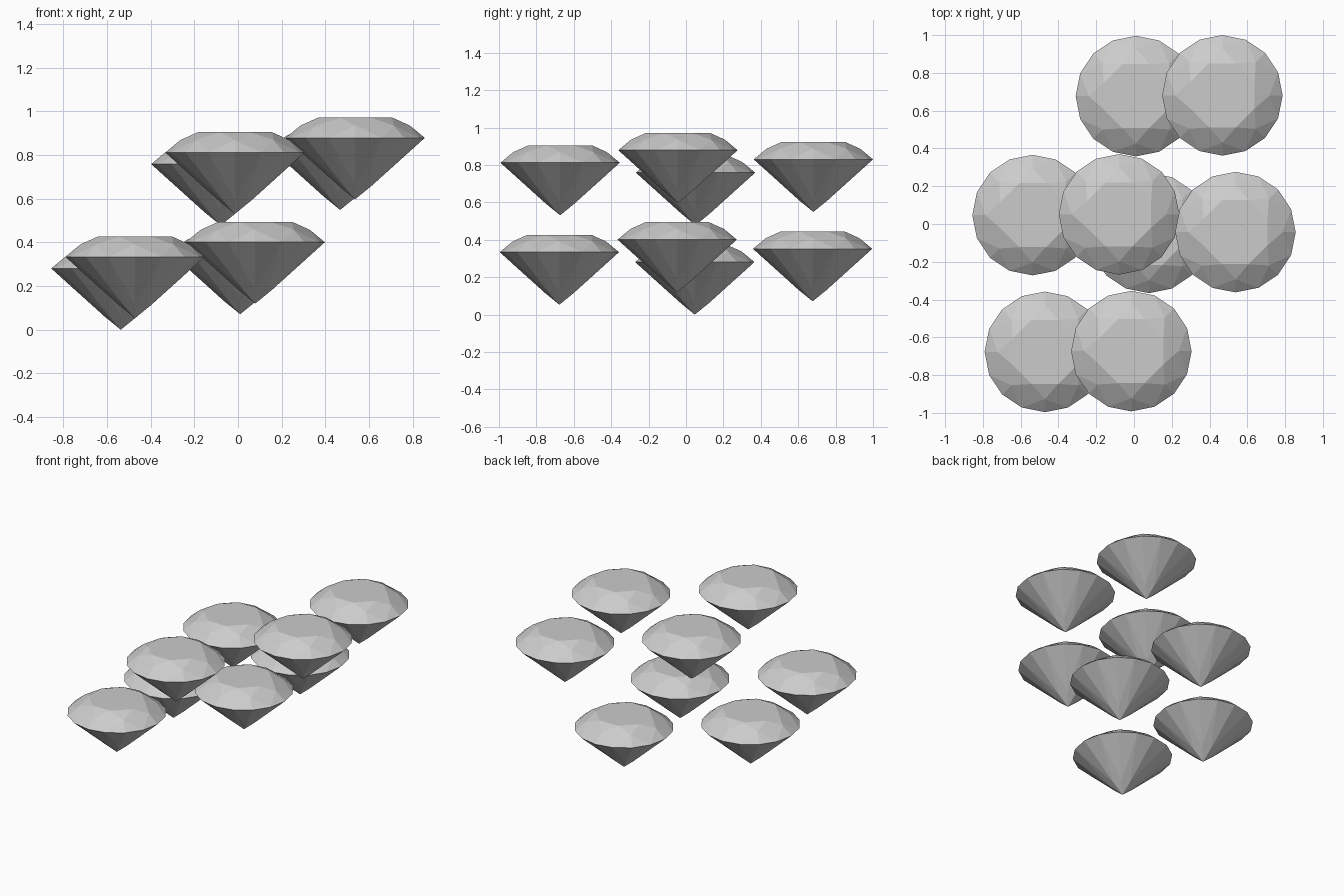
import bpy, bmesh
from math import cos, sin, radians

if "Cube" in bpy.data.objects:
    bpy.data.objects.remove(bpy.data.objects["Cube"])

R = 0.319        # girdle radius
TABLE_R = 0.184  # table corner radius
STAR_R = 0.25    # star facet tip radius
DEPTH = 0.281    # pavilion depth
CROWN = 0.093    # crown height


def ring(bm, n, r, z, start=0.0):
    return [bm.verts.new((r * cos(radians(start + 360 * i / n)),
                          r * sin(radians(start + 360 * i / n)), z)) for i in range(n)]


def brilliant_mesh():
    bm = bmesh.new()
    girdle = ring(bm, 16, R, 0)
    star = ring(bm, 8, STAR_R, 0.057)
    table = ring(bm, 8, TABLE_R, CROWN, 22.5)
    low_r = 0.075
    low = ring(bm, 8, low_r, -DEPTH * (1 - low_r * cos(radians(22.5)) / R))
    culet = bm.verts.new((0, 0, -DEPTH))
    bm.faces.new(table)
    for i in range(8):
        j = (i + 1) % 8
        g0, g1, g2 = girdle[2 * i - 1], girdle[2 * i], girdle[2 * i + 1]
        # crown: star facet, two upper girdle facets, kite
        bm.faces.new((table[i - 1], star[i], table[i]))
        bm.faces.new((star[i], g0, g1))
        bm.faces.new((star[i], g1, g2))
        bm.faces.new((table[i], star[i], g2, star[j]))
        # pavilion: two lower girdle facets, main facet
        bm.faces.new((low[i], g1, g0))
        bm.faces.new((low[i], g2, g1))
        bm.faces.new((culet, low[j], g2, low[i]))
    bmesh.ops.recalc_face_normals(bm, faces=bm.faces)
    mesh = bpy.data.meshes.new("brilliant_gem")
    bm.to_mesh(mesh)
    bm.free()
    return mesh


# lower layer of four gems, repeated as a shifted upper layer
gem = brilliant_mesh()
lower = [(-0.537, 0.047, 0.281), (0.01, 0.677, 0.352),
         (-0.472, -0.677, 0.334), (0.079, -0.047, 0.401)]
for layer in range(2):
    for k, (x, y, z) in enumerate(lower):
        ob = bpy.data.objects.new(f"{('lower', 'upper')[layer]}_gem_{k + 1}", gem)
        ob.location = (x + 0.458 * layer, y + 0.004 * layer, z + 0.478 * layer)
        bpy.context.collection.objects.link(ob)
